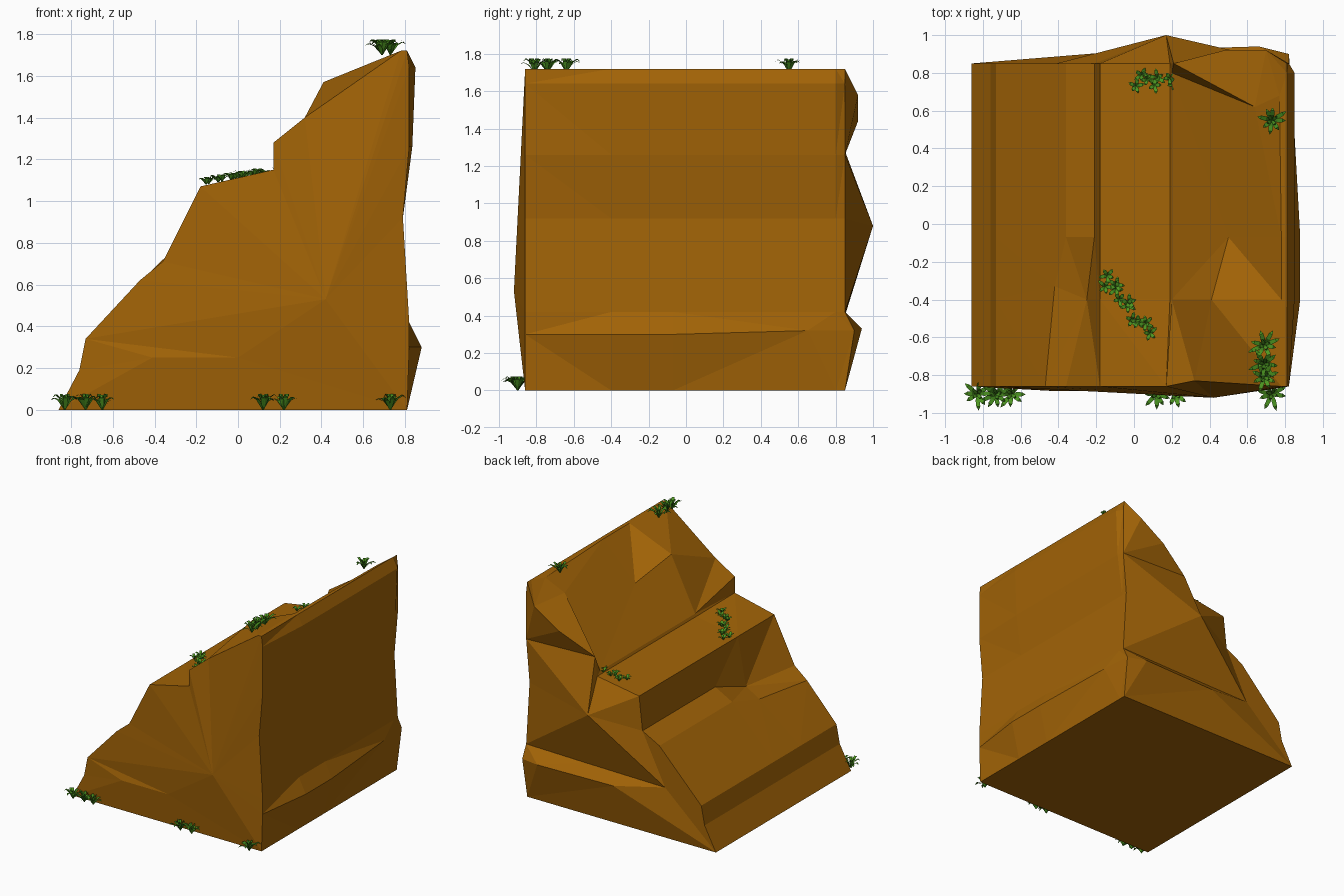
import bpy, bmesh, random
from math import cos, sin, pi
from mathutils import Vector

if "Cube" in bpy.data.objects:
    bpy.data.objects.remove(bpy.data.objects["Cube"])

random.seed(4)


def material(name, rgb):
    m = bpy.data.materials.new(name)
    m.diffuse_color = (*rgb, 1)
    m.use_nodes = True
    m.node_tree.nodes["Principled BSDF"].inputs["Base Color"].default_value = m.diffuse_color
    return m


def finish(bm, name, mat):
    me = bpy.data.meshes.new(name)
    bm.to_mesh(me)
    bm.free()
    ob = bpy.data.objects.new(name, me)
    me.materials.append(mat)
    bpy.context.collection.objects.link(ob)
    return ob


ROCK = material("rock_brown", (0.36, 0.125, 0.002))
LEAF = material("leaf_green", (0.075, 0.31, 0.015))
LEAF_DARK = material("grass_green", (0.055, 0.24, 0.012))

# Rock: stepped x-z profile, lofted along y with a few chipped points
PROFILE = [(-.86, 0), (-.76, .19), (-.73, .34), (-.36, .72), (-.21, .8),
           (-.18, 1.07), (.19, 1.13), (.2, 1.15), (.5, 1.44), (.78, 1.72),
           (.81, 1.72), (.85, 1.64), (.835, 1.26), (.79, .92), (.82, .42),
           (.88, .3), (.81, 0)]
STATIONS = [
    (-.86, {3: (-.47, -.86, .62), 4: (-.36, -.86, .71), 6: (.17, -.86, 1.15),
            7: (.17, -.86, 1.28), 8: (.32, -.83, 1.4)}),
    (-.4, {3: (-.42, -.33, .66), 4: (-.25, -.4, .69), 8: (.41, -.4, 1.57)}),
    (-.07, {}),
    (.8, {8: (.64, .62, 1.59), 9: (.77, .68, 1.7), 15: (.84, .65, .32)}),
    (.85, {7: (.21, .85, 1.28), 8: (.48, .92, 1.44), 9: (.7, .92, 1.58),
           15: (.82, .9, .32)}),
]
bm = bmesh.new()
rings = []
for y, chips in STATIONS:
    limit = .82 if abs(y) > .82 else 1      # right wall is drawn in at both ends
    rings.append([bm.verts.new(chips.get(i, (min(x, limit), y, z)))
                  for i, (x, z) in enumerate(PROFILE)])
n = len(PROFILE)
for a, b in zip(rings, rings[1:]):
    for i in range(n):
        j = (i + 1) % n
        bm.faces.new((a[i], a[j], b[j], b[i]))


def strip(upper, lower):
    """Facets between two point rows of equal length."""
    for i in range(len(upper) - 1):
        bm.faces.new((upper[i], upper[i + 1], lower[i + 1], lower[i]))


def fan(hub, row):
    for p, q in zip(row, row[1:]):
        bm.faces.new((hub, p, q))


# Front face: bulging hub and a skirt ridge
r = rings[0]
a, b, c = [bm.verts.new(p) for p in ((-.41, -.885, .25), (0, -.885, .25), (.42, -.92, .53))]
fan(c, [b] + r[2:])
fan(r[2], [a, b])
fan(r[0], [r[16], b, a, r[1]])
fan(a, [r[1], r[2]])
bm.faces.new((r[16], c, b))

# Back face: bulging hub, overhang above, jutting skirt below
r = rings[-1]
hub, f, m, g, h = [bm.verts.new(p) for p in (
    (.17, 1, .88), (-.41, .85, .4), (.3, .85, .41), (0, .92, .33), (.66, .94, .33))]
fan(hub, [f] + r[4:8] + r[12:15] + [m, f])
fan(r[12], r[7:12])
fan(f, [r[4], r[3], r[2], r[1], r[0], g])
strip([f, m, r[14]], [g, h, r[15]])
fan(r[16], [r[15], h, g, r[0]])
bmesh.ops.triangulate(bm, faces=[q for q in bm.faces if len(q.verts) == 4])
bmesh.ops.recalc_face_normals(bm, faces=bm.faces)
finish(bm, "stepped_rock", ROCK)


def blade(bm, root, ang, reach, height, width):
    """One arching pointed leaf."""
    out = Vector((cos(ang), sin(ang), 0))
    side = Vector((-sin(ang), cos(ang), 0)) * width / 2
    rows = []
    for t, w in ((0, .35), (.4, .9), (.75, .8)):
        c = root + out * reach * t + Vector((0, 0, height * (1 - (1 - t * 1.3) ** 2)))
        rows.append([bm.verts.new(c - side * w), bm.verts.new(c + side * w)])
    tip = bm.verts.new(root + out * reach + Vector((0, 0, height * .8)))
    for p, q in zip(rows, rows[1:]):
        bm.faces.new((p[0], p[1], q[1], q[0]))
    bm.faces.new((*rows[-1], tip))


def plant(name, root, count, reach, height, width, mat, upright=0):
    """A ring of drooping leaves, with optional upright ones in the middle."""
    bm = bmesh.new()
    turn = random.uniform(0, pi)
    for i in range(count):
        blade(bm, Vector(root), turn + i * 2 * pi / count + random.uniform(-.2, .2),
              reach * random.uniform(.65, 1), height * random.uniform(.7, 1), width)
    for i in range(upright):
        blade(bm, Vector(root), turn + i * 2 * pi / upright, reach / 3, height, width * .8)
    finish(bm, name, mat)


# Grass tufts along the front foot and the top ridge
tufts = [(x, -.9, 0) for x in (-.83, -.73, -.65, .12, .22, .73)]
tufts += [(.69, y, 1.7) for y in (-.81, -.74, -.64)] + [(.73, .55, 1.7)]
for k, p in enumerate(tufts):
    plant(f"grass_tuft_{k + 1}", p, 8, .095, .075, .026, (LEAF, LEAF_DARK)[k % 2], 4)

# Small leafy sprigs scattered in two drifts on the ledge
for k in range(18):
    if k < 11:
        t = k / 10
        x, y = -.16 + .24 * t, -.28 - .3 * t
    else:
        x, y = .01 + .033 * (k - 11), .76
    x += random.uniform(-.02, .02)
    y += random.uniform(-.03, .03)
    z = 1.075 + (x + .18) * (.18 if y < 0 else .15)
    plant(f"ledge_sprig_{k + 1}", (x, y, z), 5, .05, .035, .022, LEAF)
